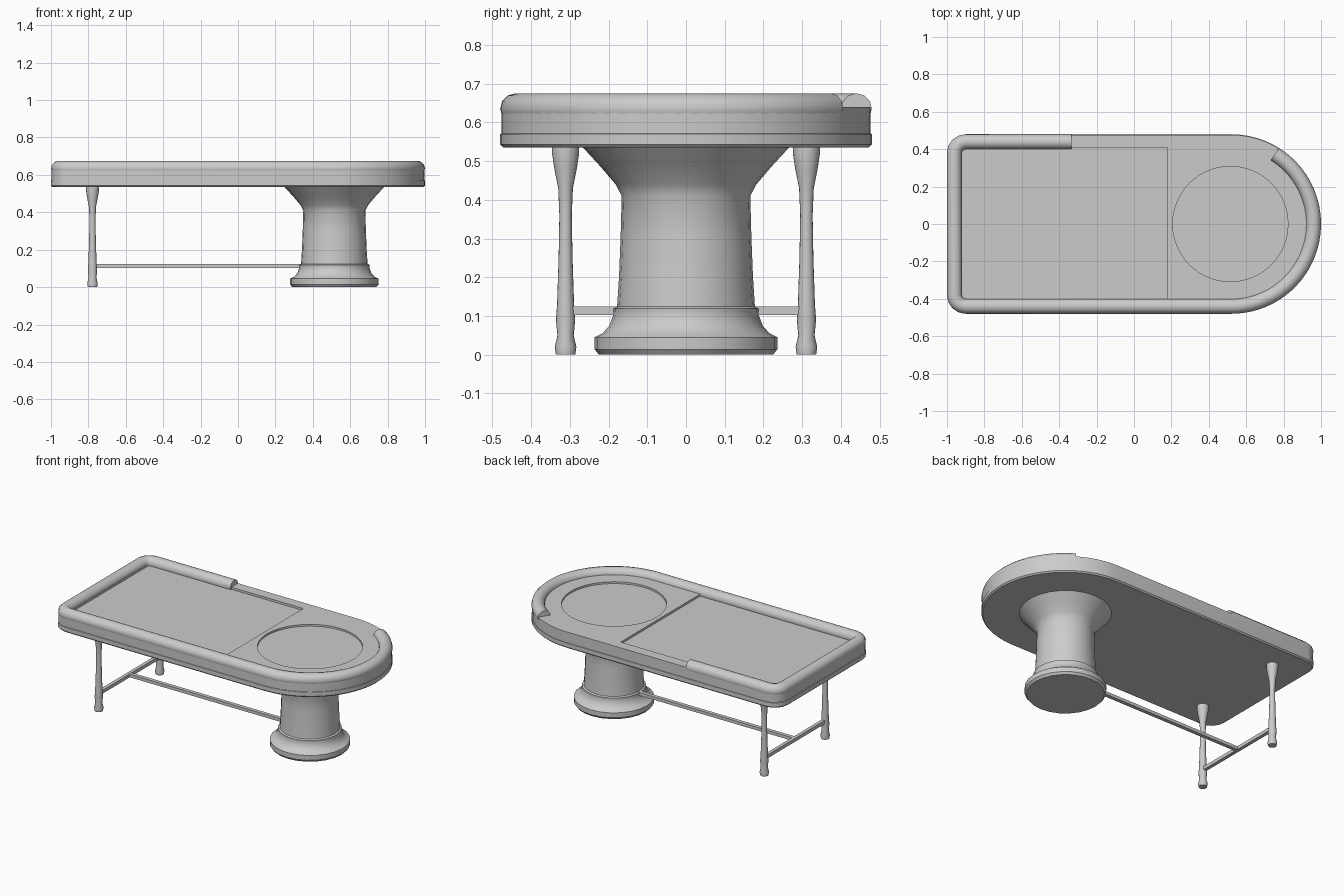
import bpy, bmesh
from math import sin, cos, pi, radians

cube = bpy.data.objects.get("Cube")
if cube:
    bpy.data.objects.remove(cube)

grey = bpy.data.materials.new("plain grey")
grey.use_nodes = True
grey.diffuse_color = (0.6, 0.6, 0.6, 1)
grey.node_tree.nodes["Principled BSDF"].inputs["Base Color"].default_value = (0.6, 0.6, 0.6, 1)

ROUND_X, HALF_W, CORNER = 0.52, 0.48, 0.1


def finish(ob, smooth=True):
    ob.data.materials.clear()
    ob.data.materials.append(grey)
    bpy.ops.object.select_all(action='DESELECT')
    ob.select_set(True)
    bpy.context.view_layer.objects.active = ob
    if smooth:
        bpy.ops.object.shade_smooth_by_angle(angle=radians(35))
    return ob


def loft(name, rings, smooth=True):
    """Closed solid skinned through a stack of equal point rings."""
    bm = bmesh.new()
    loops = [[bm.verts.new(p) for p in ring] for ring in rings]
    n = len(loops[0])
    for a, b in zip(loops, loops[1:]):
        for i in range(n):
            j = (i + 1) % n
            bm.faces.new((a[i], a[j], b[j], b[i]))
    bm.faces.new(loops[0])
    bm.faces.new(loops[-1])
    bmesh.ops.recalc_face_normals(bm, faces=bm.faces[:])
    me = bpy.data.meshes.new(name)
    bm.to_mesh(me)
    bm.free()
    ob = bpy.data.objects.new(name, me)
    bpy.context.collection.objects.link(ob)
    return finish(ob, smooth)


def circle(x, y, z, r, n):
    return [(x + r * cos(2 * pi * i / n), y + r * sin(2 * pi * i / n), z) for i in range(n)]


def lathe(name, x, y, profile, n):
    return loft(name, [circle(x, y, z, r, n) for r, z in profile])


def box(name, x0, x1, y0, y1, z0, z1):
    return loft(name, [[(x0, y0, z), (x1, y0, z), (x1, y1, z), (x0, y1, z)] for z in (z0, z1)], False)


def arc(cx, cy, r, a0, a1, n):
    angles = [radians(a0 + (a1 - a0) * i / n) for i in range(n + 1)]
    return [(cx + r * cos(a), cy + r * sin(a)) for a in angles]


def outline(inset, start=90):
    """Clockwise table edge: round end, then the two small corners."""
    cx, cy, r = CORNER - 1, HALF_W - CORNER, CORNER - inset
    return (arc(ROUND_X, 0, HALF_W - inset, start, -90, 32)
            + arc(cx, -cy, r, -90, -180, 4) + arc(cx, cy, r, 180, 90, 4))


# Table top with a bottom trim band
layers = [(0.008, 0.535), (0, 0.543), (0, 0.57), (0.003, 0.571), (0.003, 0.64)]
top = loft("table_top", [[(x, y, z) for x, y in outline(inset)] for inset, z in layers])

# Shallow rectangular and round recesses in the top
cutters = [
    box("playing_field_cutter", -0.92, 0.18, -0.405, 0.41, 0.626, 0.7),
    loft("round_recess_cutter", [circle(0.515, 0, z, 0.308, 64) for z in (0.628, 0.7)]),
]
for cutter in cutters:
    mod = top.modifiers.new("recess", 'BOOLEAN')
    mod.operation = 'DIFFERENCE'
    mod.solver = 'EXACT'
    mod.object = cutter
    bpy.context.view_layer.objects.active = top
    bpy.ops.object.modifier_apply(modifier=mod.name)
for cutter in cutters:
    bpy.data.objects.remove(cutter)
finish(top)

# Padded rail, open along part of the back edge
path = outline(0.04, 58) + [(-0.335, HALF_W - 0.04)]
curve = bpy.data.curves.new("padded_rail", 'CURVE')
curve.dimensions = '3D'
curve.bevel_depth = 0.04
curve.bevel_resolution = 4
curve.use_fill_caps = True
spline = curve.splines.new('POLY')
spline.points.add(len(path) - 1)
for point, (x, y) in zip(spline.points, path):
    point.co = (x, y, 0.635, 1)
rail = bpy.data.objects.new("padded_rail", curve)
bpy.context.collection.objects.link(rail)
bpy.ops.object.select_all(action='DESELECT')
rail.select_set(True)
bpy.context.view_layer.objects.active = rail
bpy.ops.object.convert(target='MESH')
finish(bpy.context.view_layer.objects.active)

# Pedestal under the round end
lathe("pedestal", 0.515, 0, [
    (0.225, 0), (0.236, 0.014), (0.236, 0.045), (0.215, 0.056), (0.198, 0.075),
    (0.187, 0.105), (0.188, 0.112), (0.188, 0.119), (0.178, 0.124), (0.173, 0.2),
    (0.169, 0.3), (0.166, 0.41), (0.182, 0.44), (0.222, 0.487), (0.268, 0.537)], 24)

# Two turned legs at the square end
for side, name in ((-1, "front_leg"), (1, "back_leg")):
    lathe(name, -0.778, side * 0.311, [
        (0.025, 0), (0.028, 0.02), (0.021, 0.05), (0.025, 0.09), (0.022, 0.13),
        (0.018, 0.25), (0.016, 0.36), (0.019, 0.43), (0.029, 0.48), (0.035, 0.52),
        (0.035, 0.537)], 16)

# Stretcher bars
box("cross_stretcher", -0.789, -0.767, -0.3, 0.3, 0.102, 0.124)
box("long_stretcher", -0.778, 0.36, -0.012, 0.012, 0.103, 0.123)
